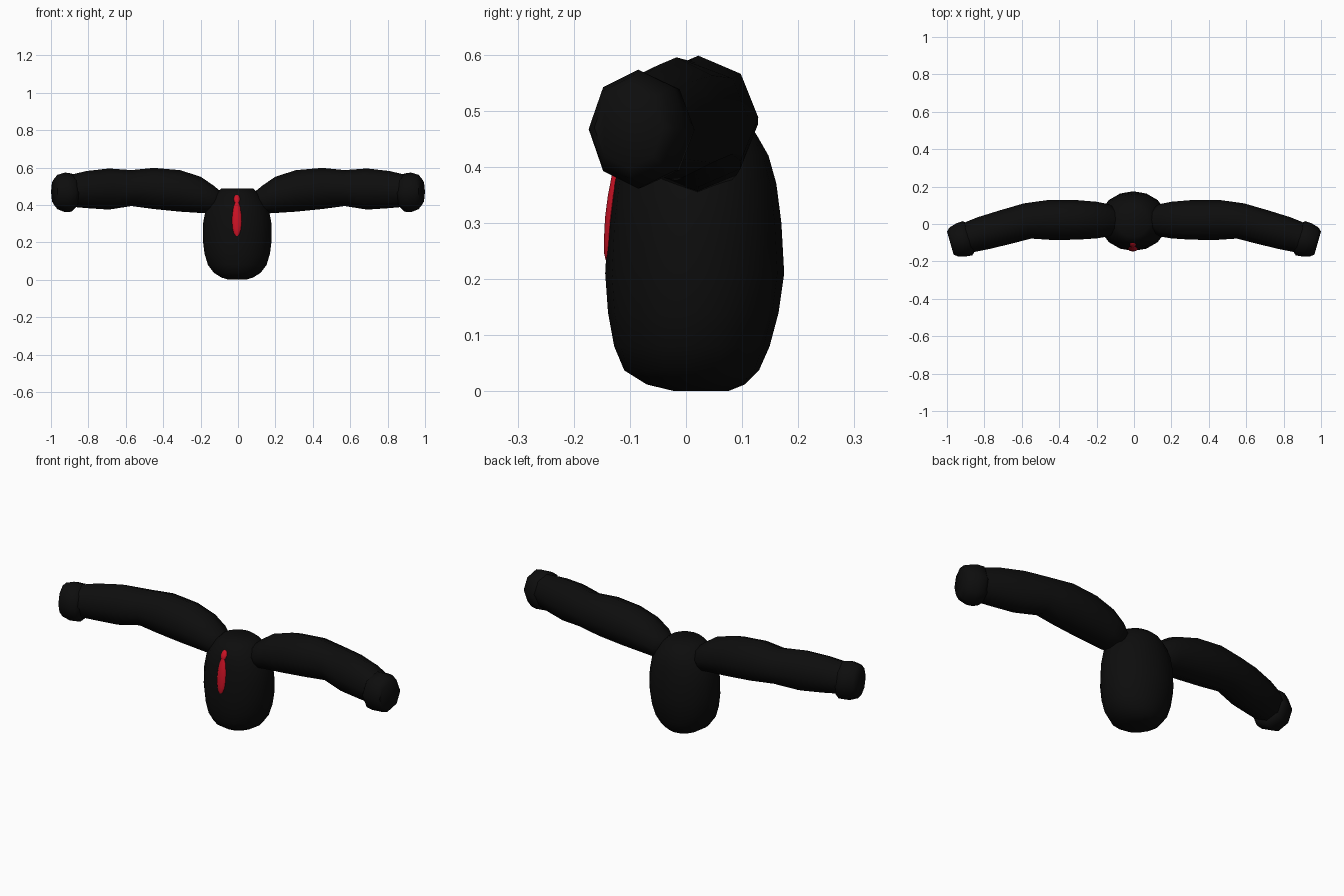
import bpy, bmesh, math
from mathutils import Vector

if "Cube" in bpy.data.objects:
    bpy.data.objects.remove(bpy.data.objects["Cube"])


def material(name, color):
    m = bpy.data.materials.new(name)
    m.diffuse_color = (*color, 1)
    m.use_nodes = True
    m.node_tree.nodes["Principled BSDF"].inputs["Base Color"].default_value = m.diffuse_color
    return m


BLACK = material("black cloth", (0.004, 0.004, 0.004))
RED = material("red silk", (0.6, 0.006, 0.018))


def loft(name, rings, sides, mat, mirror=False):
    """Join rings of (centre, axis_u, axis_v) into a capped, smooth body."""
    bm = bmesh.new()
    loops = []
    for c, u, v in rings:
        angles = [2 * math.pi * i / sides for i in range(sides)]
        loops.append([bm.verts.new(Vector(c) + Vector(u) * math.cos(a)
                                   + Vector(v) * math.sin(a)) for a in angles])
    for a, b in zip(loops, loops[1:]):
        for i in range(sides):
            j = (i + 1) % sides
            bm.faces.new((a[i], a[j], b[j], b[i]))
    bm.faces.new(loops[0][::-1])
    bm.faces.new(loops[-1])
    if mirror:
        bmesh.ops.scale(bm, vec=(-1, 1, 1), verts=bm.verts)
    bmesh.ops.recalc_face_normals(bm, faces=bm.faces)
    me = bpy.data.meshes.new(name)
    bm.to_mesh(me)
    bm.free()
    me.materials.append(mat)
    ob = bpy.data.objects.new(name, me)
    bpy.context.collection.objects.link(ob)
    bpy.ops.object.select_all(action='DESELECT')
    ob.select_set(True)
    bpy.context.view_layer.objects.active = ob
    bpy.ops.object.shade_smooth_by_angle(angle=math.radians(50))
    return ob


# Torso: height, half width, front y, back y
TORSO = [(0.0, 0.045, -0.02, 0.075), (0.012, 0.085, -0.07, 0.105),
         (0.037, 0.125, -0.11, 0.13), (0.08, 0.157, -0.128, 0.149),
         (0.14, 0.175, -0.139, 0.165), (0.21, 0.184, -0.144, 0.175),
         (0.30, 0.183, -0.139, 0.170), (0.37, 0.170, -0.130, 0.161),
         (0.42, 0.148, -0.119, 0.147), (0.46, 0.115, -0.099, 0.124),
         (0.487, 0.085, -0.07, 0.09)]
loft("torso", [((-0.004, (f + b) / 2, z), (w, 0, 0), (0, (b - f) / 2, 0))
               for z, w, f, b in TORSO], 16, BLACK)


def sleeve_rings(rows):
    """Rows of x, y, z, half depth, half height, yaw in degrees."""
    out = []
    for x, y, z, d, h, yaw in rows:
        a = math.radians(yaw)
        out.append(((x, y, z), (d * math.sin(a), d * math.cos(a), 0), (0, 0, h)))
    return out


# Bent sleeves and flared cuffs on both sides
ARM = [(0.09, 0.02, 0.425, 0.05, 0.045, 0), (0.13, 0.02, 0.428, 0.085, 0.075, 0),
       (0.20, 0.021, 0.454, 0.098, 0.097, 0), (0.31, 0.022, 0.475, 0.106, 0.111, 0),
       (0.45, 0.022, 0.488, 0.107, 0.110, 3), (0.57, 0.016, 0.490, 0.096, 0.096, 12),
       (0.69, -0.017, 0.485, 0.094, 0.110, 16), (0.81, -0.05, 0.482, 0.09, 0.099, 18),
       (0.91, -0.08, 0.475, 0.08, 0.083, 18)]
CUFF = [(0.87, -0.07, 0.465, 0.075, 0.082, 16), (0.89, -0.076, 0.466, 0.095, 0.102, 16),
        (0.925, -0.085, 0.467, 0.092, 0.106, 16), (0.965, -0.096, 0.469, 0.08, 0.092, 16),
        (0.982, -0.102, 0.47, 0.064, 0.072, 16)]
for side, flip in (("right", False), ("left", True)):
    loft(side + "_sleeve", sleeve_rings(ARM), 8, BLACK, flip)
    loft(side + "_cuff", sleeve_rings(CUFF), 8, BLACK, flip)


def front_y(z):
    """Front of the torso at a given height."""
    for p, q in zip(TORSO, TORSO[1:]):
        if p[0] <= z <= q[0]:
            t = (z - p[0]) / (q[0] - p[0])
            return p[2] + t * (q[2] - p[2])


def tie_part(name, rows):
    loft(name, [((-0.006, front_y(z) + 0.003, z), (w, 0, 0), (0, t, 0))
                for z, w, t in rows], 10, RED)


# Necktie: long blade and small knot
tie_part("tie_blade", [(0.234, 0.006, 0.004), (0.245, 0.015, 0.007), (0.27, 0.022, 0.009),
                       (0.31, 0.026, 0.010), (0.35, 0.024, 0.010), (0.39, 0.018, 0.009),
                       (0.415, 0.009, 0.007)])
tie_part("tie_knot", [(0.408, 0.008, 0.006), (0.418, 0.015, 0.009), (0.432, 0.017, 0.011),
                      (0.446, 0.014, 0.009), (0.454, 0.007, 0.005)])
